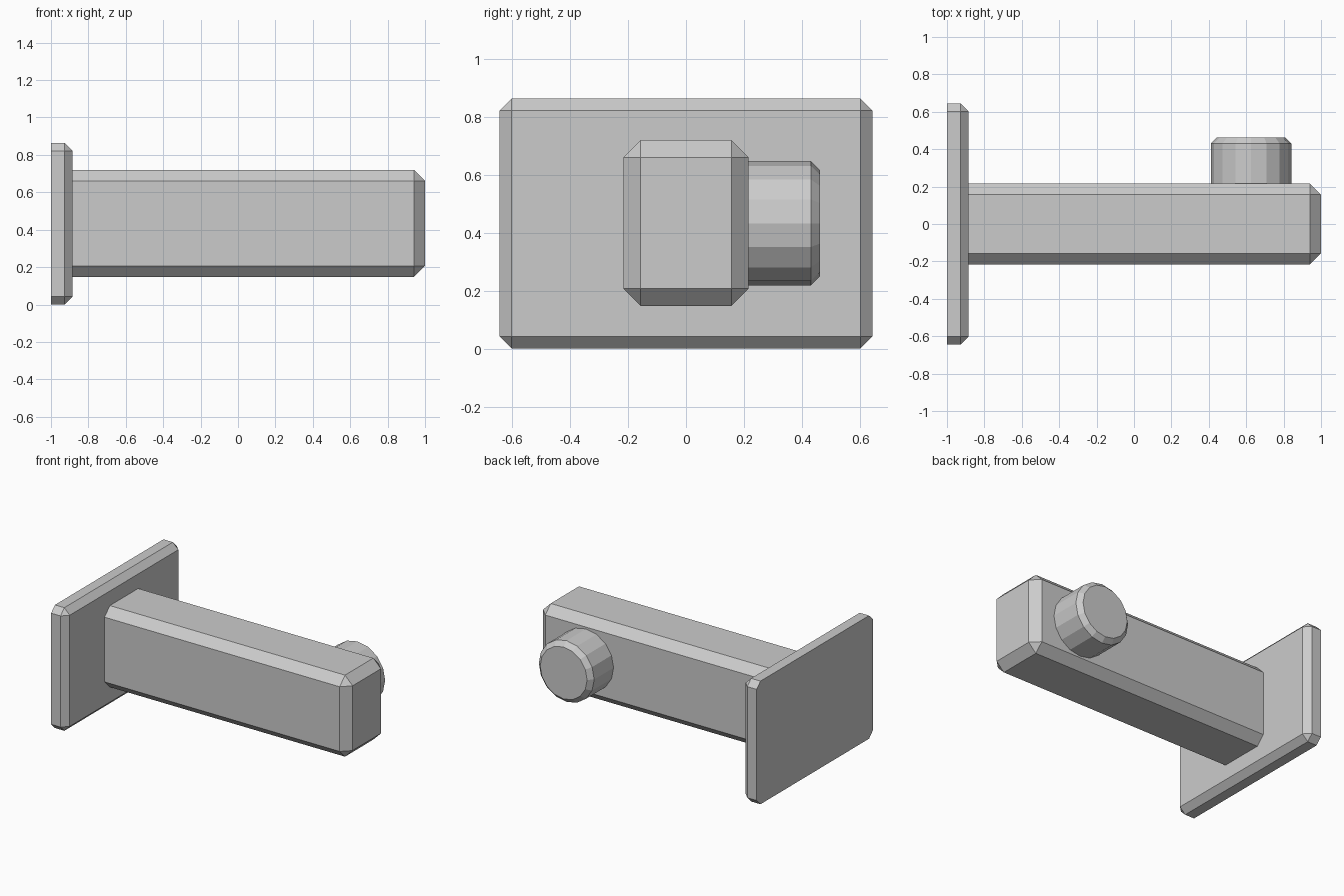
import bpy, bmesh
from math import pi
from mathutils import Matrix, Vector

if "Cube" in bpy.data.objects:
    bpy.data.objects.remove(bpy.data.objects["Cube"])


def finish(bm, name):
    bmesh.ops.recalc_face_normals(bm, faces=bm.faces)
    mesh = bpy.data.meshes.new(name)
    bm.to_mesh(mesh)
    bm.free()
    obj = bpy.data.objects.new(name, mesh)
    bpy.context.collection.objects.link(obj)
    return obj


def chamfer(bm, edges, width):
    bmesh.ops.bevel(bm, geom=edges, offset=width, offset_type='OFFSET',
                    segments=1, profile=0.5, affect='EDGES')


def block(name, lo, hi, width):
    """Box chamfered on every edge except those of its -x face."""
    lo, hi = Vector(lo), Vector(hi)
    bm = bmesh.new()
    place = Matrix.Translation((lo + hi) / 2) @ Matrix.Diagonal((*(hi - lo), 1))
    bmesh.ops.create_cube(bm, size=1, matrix=place)
    edges = [e for e in bm.edges if any(v.co.x > lo.x + 1e-4 for v in e.verts)]
    chamfer(bm, edges, width)
    return finish(bm, name)


def knob(name, x, z, y0, y1, radius, width):
    """16-sided cylinder along y with a chamfered outer rim."""
    bm = bmesh.new()
    place = Matrix.Translation((x, (y0 + y1) / 2, z)) @ Matrix.Rotation(pi / 2, 4, 'X')
    bmesh.ops.create_cone(bm, cap_ends=True, segments=16, radius1=radius,
                          radius2=radius, depth=y1 - y0, matrix=place)
    rim = [e for e in bm.edges if all(v.co.y > y1 - 1e-4 for v in e.verts)]
    chamfer(bm, rim, width)
    return finish(bm, name)


# Mounting plate
block("mounting_plate", (-1, -0.644, 0), (-0.885, 0.644, 0.864), 0.042)
# Long arm, its base seated slightly inside the plate
block("arm", (-0.9, -0.216, 0.148), (1, 0.216, 0.72), 0.059)
# Side knob, seated slightly inside the arm
knob("side_knob", 0.626, 0.433, 0.2, 0.463, 0.215, 0.032)
